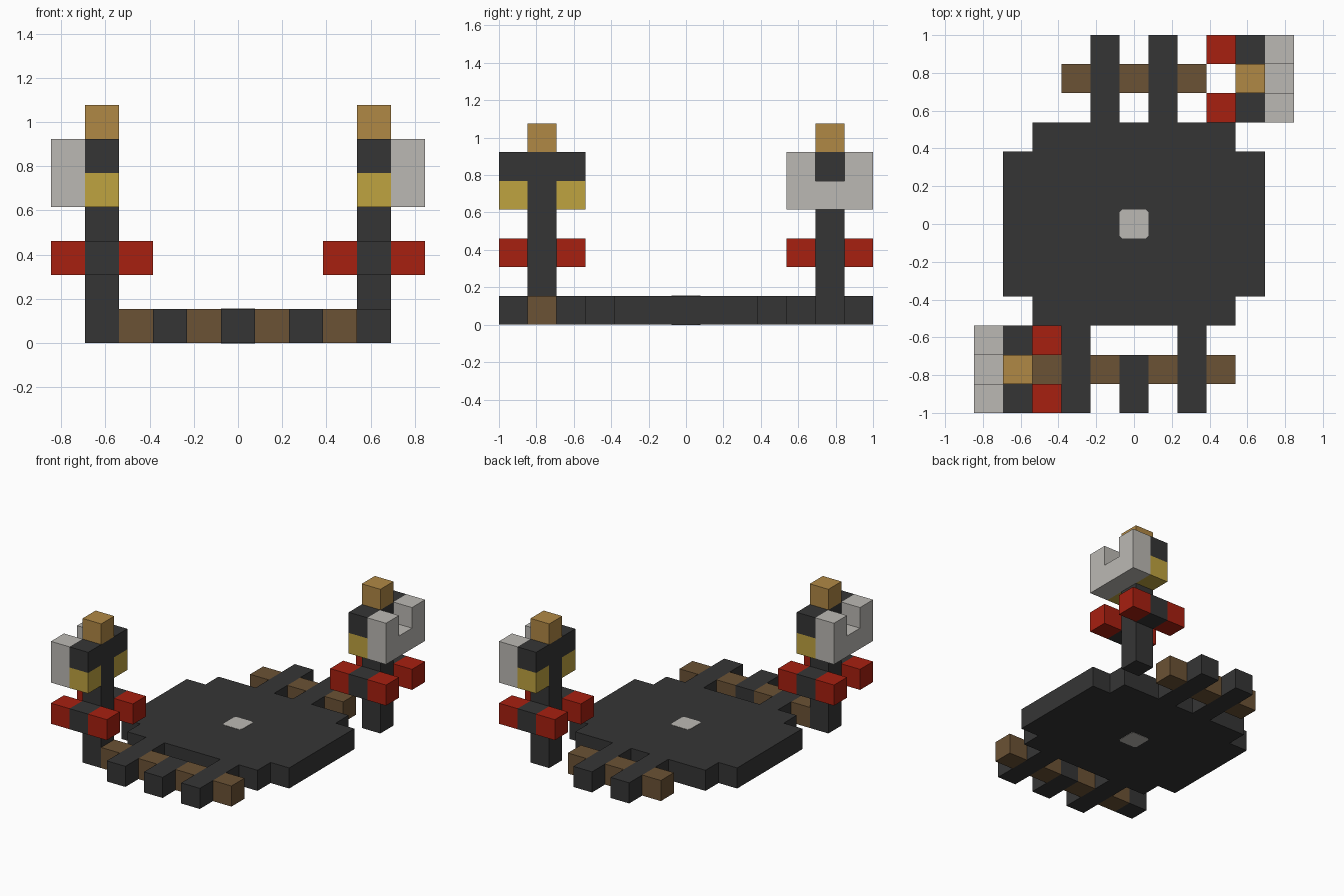
import bpy
import bmesh
import math

if "Cube" in bpy.data.objects:
    bpy.data.objects.remove(bpy.data.objects["Cube"], do_unlink=True)

U = 2 / 13  # edge of one block


def material(name, rgb):
    m = bpy.data.materials.new(name)
    m.use_nodes = True
    m.diffuse_color = (*rgb, 1)
    bsdf = next(n for n in m.node_tree.nodes if n.type == "BSDF_PRINCIPLED")
    bsdf.inputs["Base Color"].default_value = (*rgb, 1)
    return m


CHARCOAL = material("charcoal", (0.036, 0.036, 0.036))
BROWN = material("brown", (0.147, 0.084, 0.035))
TAN = material("tan", (0.434, 0.246, 0.06))
GOLD = material("gold", (0.52, 0.366, 0.051))
RED = material("red", (0.39, 0.014, 0.005))
PALE = material("pale grey", (0.50, 0.485, 0.456))


def finish(name, bm, mat):
    mesh = bpy.data.meshes.new(name)
    bm.to_mesh(mesh)
    bm.free()
    mesh.materials.append(mat)
    obj = bpy.data.objects.new(name, mesh)
    bpy.context.collection.objects.link(obj)
    return obj


def blocks(name, mat, first, last=None):
    """A box filling the grid cells from first to last, both included."""
    last = last or first
    lo = [min(a, b) for a, b in zip(first, last)]
    hi = [max(a, b) for a, b in zip(first, last)]
    bm = bmesh.new()
    bmesh.ops.create_cube(bm, size=U)
    for v in bm.verts:
        for n in range(3):
            v.co[n] += U * (hi[n] if v.co[n] > 0 else lo[n])
        v.co.z += U / 2
    return finish(name, bm, mat)


# Stepped base plate
blocks("base_plate", CHARCOAL, (-3, -3, 0), (3, 3, 0))
for side, label in ((1, "left"), (-1, "right")):
    blocks(f"base_edge_{label}", CHARCOAL, (4 * side, -2, 0), (4 * side, 2, 0))

# Pale centre stud with clipped corners, showing above and below
bm = bmesh.new()
h, c = U / 2, U / 2 - 0.015
outline = [(h, -c), (h, c), (c, h), (-c, h), (-h, c), (-h, -c), (-c, -h), (c, -h)]
face = bm.faces.new([bm.verts.new((x, y, -0.002)) for x, y in outline])
top = bmesh.ops.extrude_face_region(bm, geom=[face])["geom"]
for v in top:
    if isinstance(v, bmesh.types.BMVert):
        v.co.z = U + 0.002
bmesh.ops.recalc_face_normals(bm, faces=bm.faces)
finish("centre_stud", bm, PALE)

# Prongs and the brown rungs between them
for x in (-2, 2):
    blocks("front_prong", CHARCOAL, (x, -6, 0), (x, -4, 0))
blocks("front_middle_prong", CHARCOAL, (0, -6, 0), (0, -5, 0))
for x in (-3, -1, 1, 3):
    blocks("front_rung", BROWN, (x, -5, 0))
for x in (-1, 1):
    blocks("back_prong", CHARCOAL, (x, 4, 0), (x, 6, 0))
for x in (-2, 0, 2):
    blocks("back_rung", BROWN, (x, 5, 0))

# Two matching towers at opposite corners, turned half way round
for s, label in ((-1, "front"), (1, "back")):
    x, y = 4 * s, 5 * s
    blocks(f"{label}_post", CHARCOAL, (x, y, 0), (x, y, 5))
    blocks(f"{label}_finial", TAN, (x, y, 6))
    blocks(f"{label}_bracket_bottom", PALE, (x + s, y - 1, 4), (x + s, y + 1, 4))
    for d in (-1, 1):
        blocks(f"{label}_crossbar", CHARCOAL, (x, y + d, 2))
        blocks(f"{label}_gold_block", GOLD, (x, y + d, 4))
        blocks(f"{label}_head_arm", CHARCOAL, (x, y + d, 5))
        blocks(f"{label}_bracket_tip", PALE, (x + s, y + d, 5))
        for e in (-1, 1):
            blocks(f"{label}_red_block", RED, (x + e, y + d, 2))
